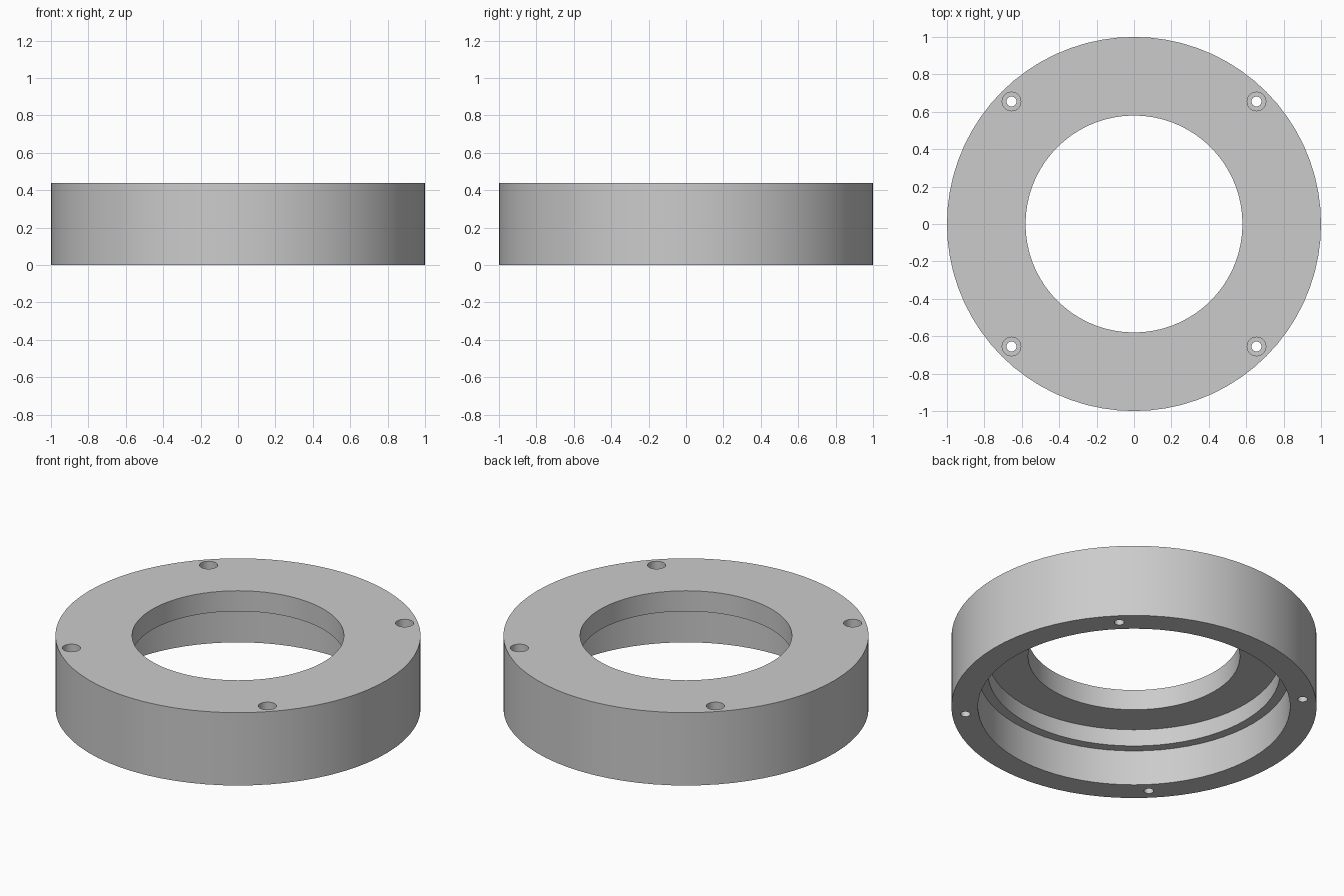
import bpy
import bmesh
from math import pi, radians

cube = bpy.data.objects.get("Cube")
if cube:
    bpy.data.objects.remove(cube, do_unlink=True)

# Plain grey body material
grey = bpy.data.materials.new("plain grey")
grey.use_nodes = True
colour = (0.6, 0.6, 0.6, 1)
grey.diffuse_color = colour
grey.node_tree.nodes["Principled BSDF"].inputs["Base Color"].default_value = colour


def lathe(name, profile, segments, location=(0, 0, 0)):
    """Turn a closed (radius, height) profile around the z axis."""
    bm = bmesh.new()
    verts = [bm.verts.new((r, 0, z)) for r, z in profile]
    edges = [bm.edges.new((v, verts[i - 1])) for i, v in enumerate(verts)]
    bmesh.ops.spin(bm, geom=verts + edges, cent=(0, 0, 0), axis=(0, 0, 1),
                   angle=2 * pi, steps=segments, use_merge=True)
    bmesh.ops.remove_doubles(bm, verts=bm.verts, dist=0.0001)
    bmesh.ops.dissolve_degenerate(bm, edges=bm.edges, dist=0.0001)
    # Drop any wire left along the axis of a solid shape
    wires = [e for e in bm.edges if not e.link_faces]
    bmesh.ops.delete(bm, geom=wires, context="EDGES")
    bmesh.ops.recalc_face_normals(bm, faces=bm.faces)
    mesh = bpy.data.meshes.new(name)
    bm.to_mesh(mesh)
    bm.free()
    mesh.materials.append(grey)
    obj = bpy.data.objects.new(name, mesh)
    bpy.context.collection.objects.link(obj)
    obj.location = location
    return obj


# Ring body with a stepped bore opening downwards
height = 0.44
ring = lathe("ring_body", [
    (1.0, 0), (1.0, height), (0.58, height), (0.58, 0.316),
    (0.80, 0.316), (0.80, 0.214), (0.855, 0.214), (0.855, 0),
], 72)

bpy.context.view_layer.objects.active = ring
ring.select_set(True)

# Four counterbored screw holes
floor = height - 0.12
hole_profile = [(0, -0.1), (0.027, -0.1), (0.027, floor),
                (0.05, floor), (0.05, height + 0.1), (0, height + 0.1)]
for x in (-0.655, 0.655):
    for y in (-0.655, 0.655):
        cutter = lathe("screw_hole_cutter", hole_profile, 24, (x, y, 0))
        cutter.hide_render = True
        cut = ring.modifiers.new("screw_hole", "BOOLEAN")
        cut.operation = "DIFFERENCE"
        cut.solver = "EXACT"
        cut.object = cutter
        bpy.ops.object.modifier_apply(modifier=cut.name)
        bpy.data.objects.remove(cutter, do_unlink=True)

# Smooth curved walls, sharp rims
bpy.ops.object.shade_smooth_by_angle(angle=radians(30))
